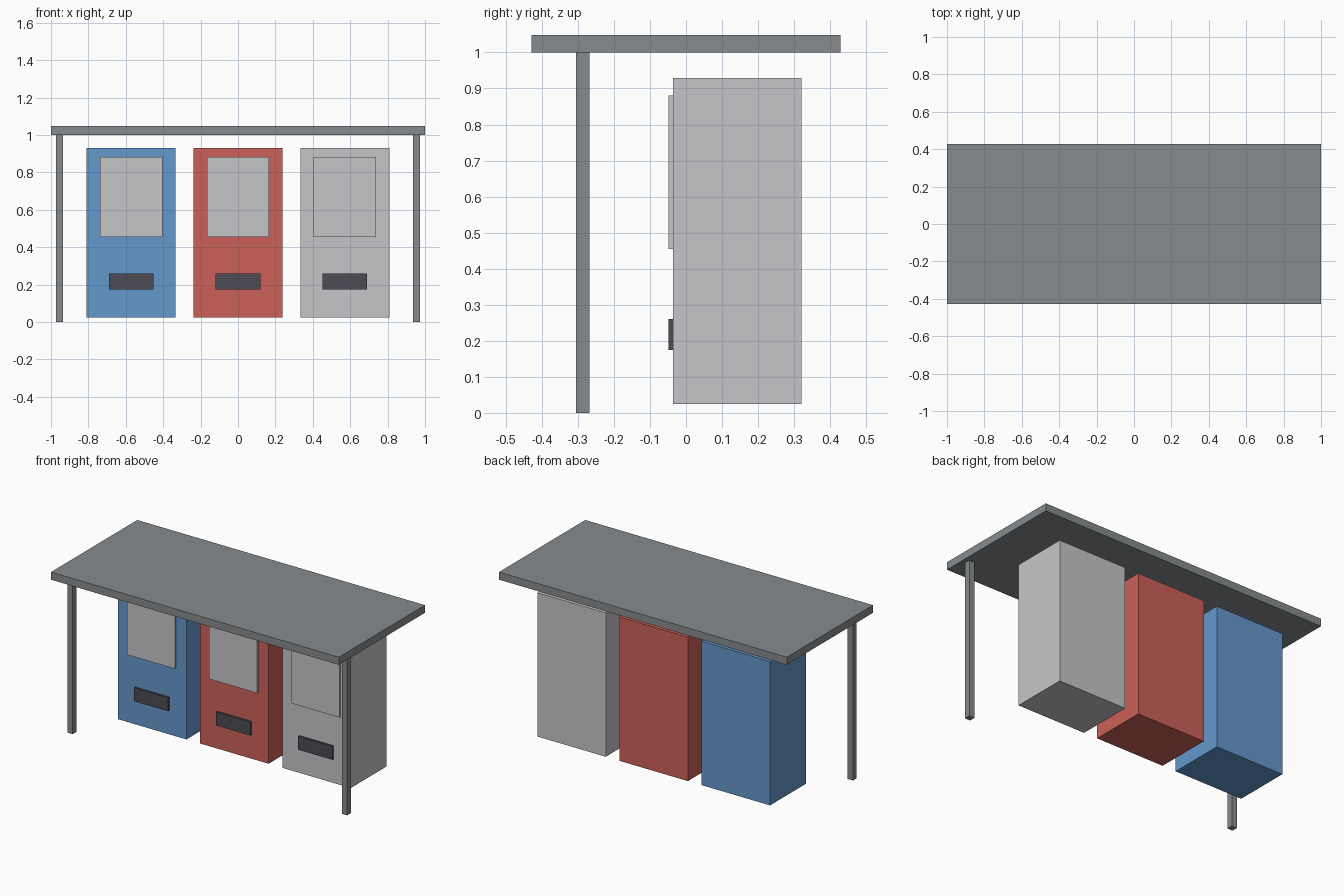
import bpy
import bmesh
from mathutils import Matrix, Vector

cube = bpy.data.objects.get("Cube")
if cube:
    bpy.data.objects.remove(cube, do_unlink=True)


def srgb_material(name, rgb):
    mat = bpy.data.materials.new(name)
    mat.use_nodes = True
    color = [(c / 255) ** 2.2 for c in rgb] + [1]
    mat.diffuse_color = color
    mat.node_tree.nodes["Principled BSDF"].inputs["Base Color"].default_value = color
    return mat


def box(name, x, y, z, mat):
    """Box spanning the given (min, max) ranges."""
    lo, hi = (Vector(c) for c in zip(x, y, z))
    bm = bmesh.new()
    bmesh.ops.create_cube(bm, size=1, matrix=Matrix.Diagonal((*(hi - lo), 1)))
    mesh = bpy.data.meshes.new(name)
    bm.to_mesh(mesh)
    bm.free()
    mesh.materials.append(mat)
    obj = bpy.data.objects.new(name, mesh)
    obj.location = (lo + hi) / 2
    bpy.context.collection.objects.link(obj)
    return obj


def span(center, width):
    return center - width / 2, center + width / 2


steel = srgb_material("steel grey", (134, 138, 140))
dark = srgb_material("dark grey", (77, 77, 84))
pale = srgb_material("pale grey", (197, 197, 201))
blue = srgb_material("blue", (100, 151, 203))
red = srgb_material("red", (203, 97, 89))

# Canopy roof and its two front posts
box("roof", (-1, 1), (-0.428, 0.428), (1.0, 1.048), steel)
for side, x in (("right", -0.954), ("left", 0.954)):
    box(f"{side}_post", span(x, 0.037), (-0.305, -0.268), (0, 1.0), steel)

# Row of vending cabinets, each with a display panel and a dispensing slot
front = -0.036
plate = (front - 0.012, front)
for place, x, mat in (("right", -0.571, blue), ("middle", 0, red), ("left", 0.571, pale)):
    box(f"{place}_cabinet", span(x, 0.476), (front, 0.321), (0.025, 0.929), mat)
    box(f"{place}_display_panel", span(x, 0.333), plate, (0.454, 0.881), pale)
    box(f"{place}_slot", span(x, 0.238), plate, (0.175, 0.26), dark)
